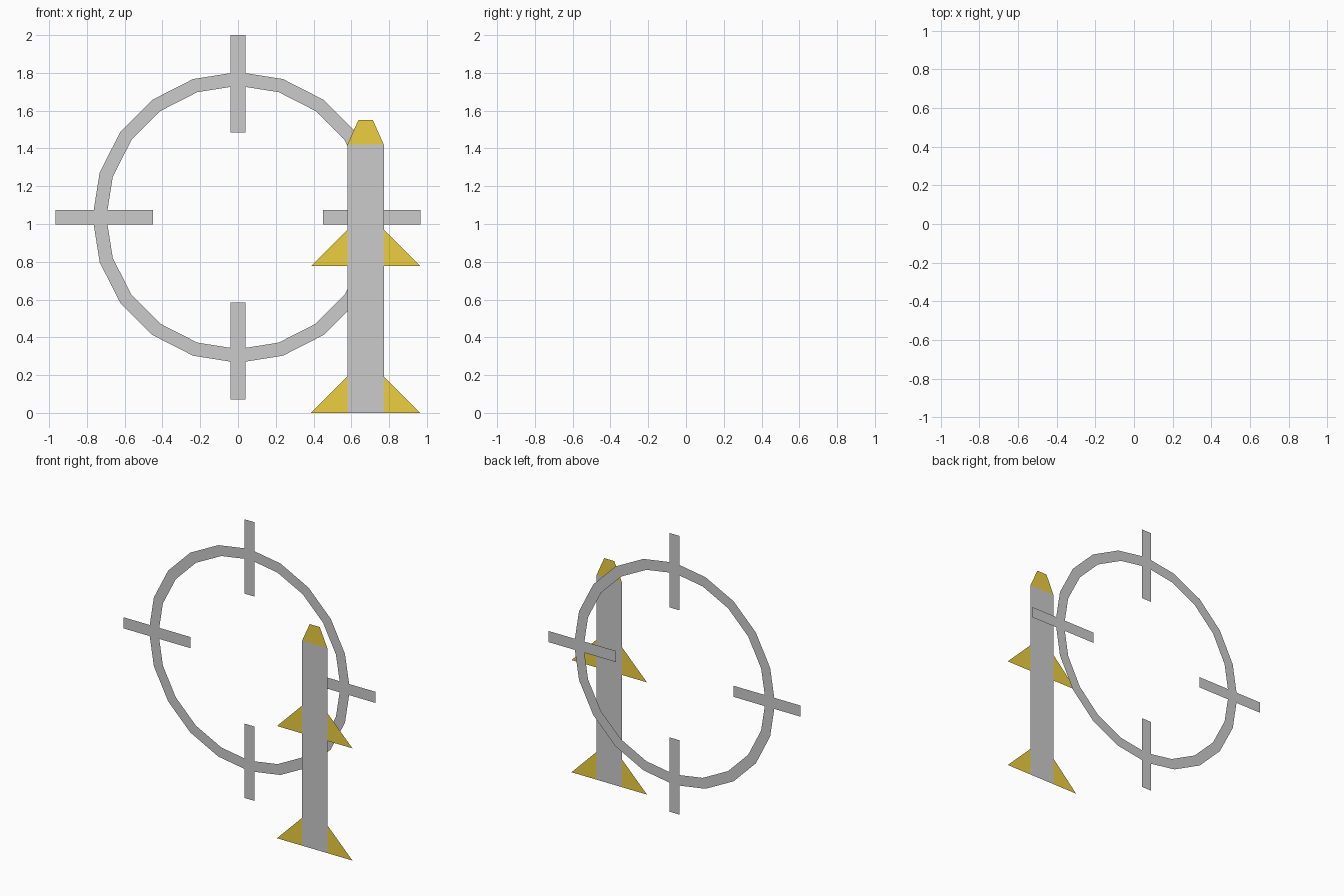
import bpy
from math import sin, cos, pi

if "Cube" in bpy.data.objects:
    bpy.data.objects.remove(bpy.data.objects["Cube"])

U = 0.193            # base grid unit
CZ = 1.035           # height of the target centre
BACK, FRONT = 0.125, -0.125   # the two flat layers

gold = bpy.data.materials.new("gold")
gold.diffuse_color = (0.85, 0.62, 0.05, 1)
gold.use_nodes = True
gold.node_tree.nodes["Principled BSDF"].inputs["Base Color"].default_value = gold.diffuse_color


def flat(name, polys, y, mat=None):
    """Flat sheet in the xz plane, each polygon anticlockwise from the front."""
    verts, faces = [], []
    for poly in polys:
        faces.append(range(len(verts), len(verts) + len(poly)))
        verts += [(x, y, z) for x, z in poly]
    mesh = bpy.data.meshes.new(name)
    mesh.from_pydata(verts, [], [list(f) for f in faces])
    if mat:
        mesh.materials.append(mat)
    obj = bpy.data.objects.new(name, mesh)
    bpy.context.collection.objects.link(obj)
    return obj


def rect(x0, x1, z0, z1):
    return [(x0, z0), (x1, z0), (x1, z1), (x0, z1)]


# Target ring: 20 flat segments
def polar(r, i):
    a = 2 * pi * i / 20
    return (r * cos(a), CZ + r * sin(a))


flat("target_ring", [[polar(0.697, i), polar(0.77, i), polar(0.77, i + 1), polar(0.697, i + 1)]
                     for i in range(20)], BACK)

# Four crosshair bars
R0, R1, W = 0.45, 0.965, 0.0385
for name, box in {
    "right_bar": (R0, R1, CZ - W, CZ + W),
    "left_bar": (-R1, -R0, CZ - W, CZ + W),
    "top_bar": (-W, W, CZ + R0, CZ + R1),
    "bottom_bar": (-W, W, CZ - R1, CZ - R0),
}.items():
    flat(name, [rect(*box)], BACK)

# Rocket body and blunt nose
L, R, TOP = 3 * U, 4 * U, 1.42
flat("rocket_body", [rect(L, R, 0, TOP)], FRONT)
flat("rocket_nose", [[(L, TOP), (R, TOP), (0.714, 1.55), (0.637, 1.55)]], FRONT, gold)

# Two pairs of triangular fins
for name, z in (("tail_fins", 0), ("middle_fins", 0.777)):
    flat(name, [[(L - U, z), (L, z), (L, z + U)],
                [(R, z), (R + U, z), (R, z + U)]], FRONT, gold)
